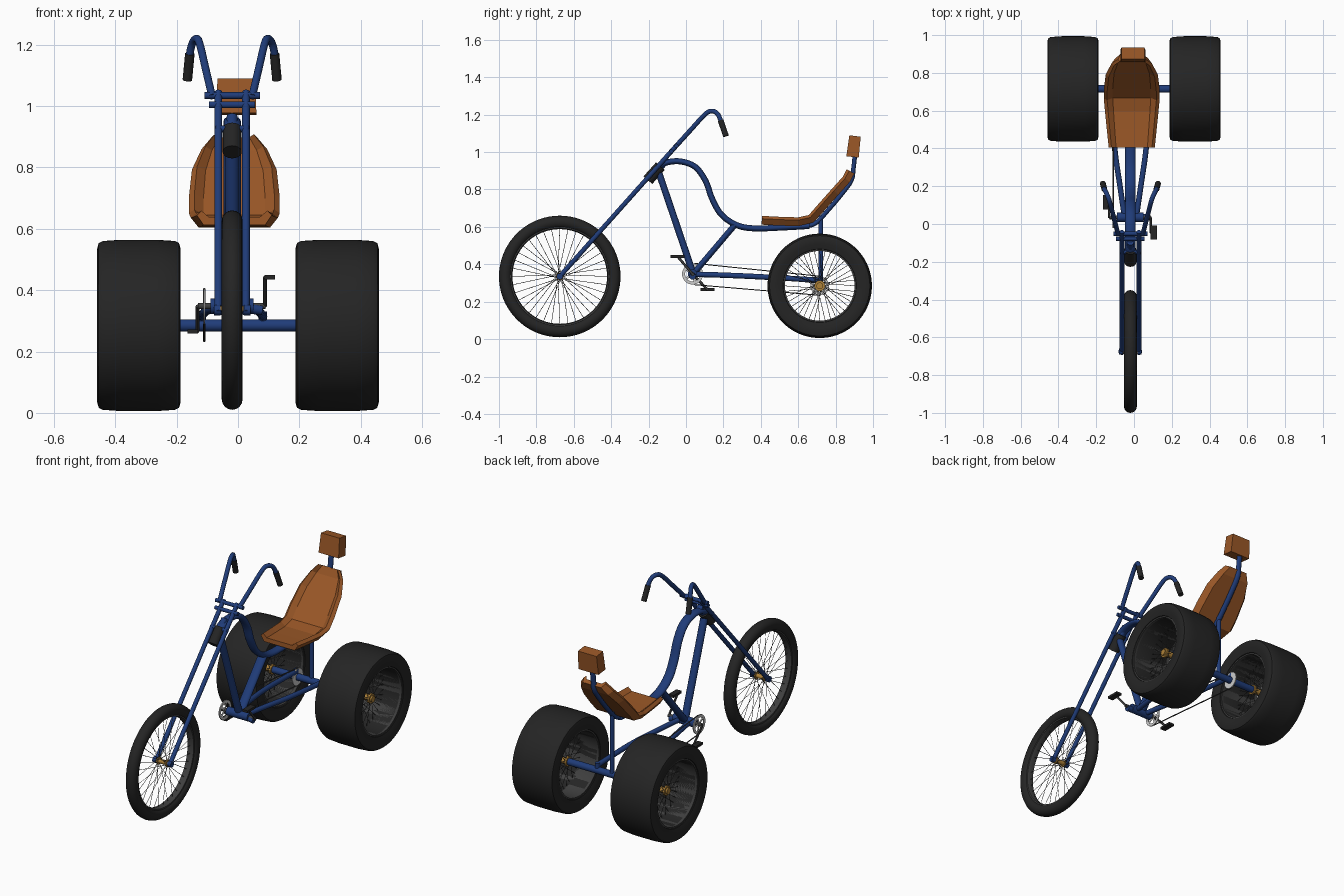
import bpy, bmesh
from math import sin, cos, pi, radians
from mathutils import Vector as V

if "Cube" in bpy.data.objects:
    bpy.data.objects.remove(bpy.data.objects["Cube"])

XC = -0.019            # centre plane of the frame
smooth = []


def mat(name, c):
    m = bpy.data.materials.new(name)
    m.diffuse_color = (*c, 1)
    m.use_nodes = True
    m.node_tree.nodes["Principled BSDF"].inputs["Base Color"].default_value = m.diffuse_color
    return m


BLUE = mat("blue_paint", (0.014, 0.045, 0.19))
BROWN = mat("brown_leather", (0.32, 0.095, 0.02))
BLACK = mat("black_rubber", (0.018, 0.018, 0.018))
DARK = mat("dark_metal", (0.05, 0.05, 0.05))
GOLD = mat("gold_metal", (0.42, 0.22, 0.04))


def build(name, parts, m=None, flat=False):
    """parts: list of (rings, closed); each becomes a lofted skin."""
    bm = bmesh.new()
    for rings, closed in parts:
        rv = [[bm.verts.new(p) for p in r] for r in rings]
        n = len(rv[0])
        for i in range(len(rv) if closed else len(rv) - 1):
            a, b = rv[i], rv[(i + 1) % len(rv)]
            for j in range(n):
                k = (j + 1) % n
                bm.faces.new((a[j], a[k], b[k], b[j]))
        if not closed:
            bm.faces.new(rv[0])
            bm.faces.new(rv[-1])
    bmesh.ops.recalc_face_normals(bm, faces=bm.faces)
    me = bpy.data.meshes.new(name)
    bm.to_mesh(me)
    bm.free()
    o = bpy.data.objects.new(name, me)
    bpy.context.collection.objects.link(o)
    if m:
        me.materials.append(m)
    if not flat:
        smooth.append(o)
    return o


def curve(pts, n=6):
    """Smooth path through the points."""
    p = [V(q) for q in pts]
    p = [2 * p[0] - p[1]] + p + [2 * p[-1] - p[-2]]
    out = []
    for i in range(1, len(p) - 2):
        a, b, c, d = p[i - 1:i + 3]
        for k in range(n):
            t = k / n
            out.append(0.5 * (2 * b + (c - a) * t + (2 * a - 5 * b + 4 * c - d) * t * t
                              + (3 * b - a - 3 * c + d) * t ** 3))
    return out + [p[-2]]


def tube(pts, r, rx=None, n=16):
    """Swept tube; rx is the half width sideways."""
    p = [V(q) for q in pts]
    rings = []
    for i, c in enumerate(p):
        t = (p[min(i + 1, len(p) - 1)] - p[max(i - 1, 0)]).normalized()
        ref = V((0, 0, 1)) if abs(t.x) > 0.8 else V((1, 0, 0))
        s = (ref - t * ref.dot(t)).normalized()
        u = t.cross(s)
        rings.append([c + s * (rx or r) * cos(2 * pi * j / n) + u * r * sin(2 * pi * j / n) for j in range(n)])
    return rings, False


def lathe(cx, cy, cz, prof, n=64):
    """Closed (x, radius) profile turned about the x axis."""
    return [[(cx + x, cy + r * cos(2 * pi * i / n), cz + r * sin(2 * pi * i / n)) for x, r in prof]
            for i in range(n)], True


def box(x, y, z, sx, sy, sz, top=1.0, lean=0.0):
    def ring(h, s, l):
        return [(x + a * sx * s, y + b * sy * s + l, z + h + b * -lean * sy)
                for a, b in ((-1, -1), (1, -1), (1, 1), (-1, 1))]
    return [ring(-sz, 1, -lean * sz), ring(sz, top, lean * sz)], False


def both(f):
    return [f(XC, s) for s in (-1, 1)]


def wheel(name, c, tyre, rim, rim_r, hub_len, hub_r, spokes):
    cx, cy, cz = c
    build(name + "_tyre", [lathe(cx, cy, cz, tyre, 72)], BLACK)
    build(name + "_rim", [lathe(cx, cy, cz, rim, 72)], DARK)
    h = hub_len / 2
    build(name + "_hub", [tube([(cx - h, cy, cz), (cx + h, cy, cz)], hub_r * 0.65)]
          + [tube([(cx + s * h * 0.65, cy, cz), (cx + s * h * 0.85, cy, cz)], hub_r, n=24) for s in (-1, 1)], GOLD)
    sp = []
    for i in range(spokes):
        a = 2 * pi * i / spokes
        b = a + (0.5 if i % 4 < 2 else -0.5)
        sx = h * 0.75 * (1 if i % 2 else -1)
        sp.append(tube([(cx + sx, cy + hub_r * 0.9 * cos(b), cz + hub_r * 0.9 * sin(b)),
                        (cx, cy + rim_r * cos(a), cz + rim_r * sin(a))], 0.0014, n=4))
    build(name + "_spokes", sp, DARK)


# Wheels
FA = (-0.675, 0.335)
RA = (0.715, 0.285)
front_tyre = [(0.034 * cos(t * pi / 8), 0.291 + 0.034 * sin(t * pi / 8)) for t in range(16)]
wheel("front_wheel", (XC, *FA), front_tyre,
      [(-0.022, 0.27), (-0.02, 0.258), (0, 0.253), (0.02, 0.258), (0.022, 0.27)], 0.256, 0.075, 0.02, 36)
half = [(0.112, 0.19), (0.126, 0.196), (0.134, 0.225), (0.136, 0.25), (0.131, 0.268), (0.118, 0.275), (0.06, 0.279)]
rear_tyre = half + [(-x, r) for x, r in reversed(half)]
rear_rim = [(0.122, 0.2), (0.122, 0.186), (0.105, 0.19), (-0.105, 0.19), (-0.122, 0.186), (-0.122, 0.2)]
for side, s in (("left", -1), ("right", 1)):
    wheel("rear_wheel_" + side, (s * 0.323, *RA), rear_tyre, rear_rim, 0.19, 0.13, 0.028, 40)
build("rear_axle", [tube([(-0.27, *RA), (0.27, *RA)], 0.02)], BLUE)


# Fork and steering
def fork_pt(x, z, back=0.0):
    return V((x, FA[0] + (z - FA[1]) * 0.892 + back, z))


build("fork", both(lambda c, s: tube([fork_pt(c + s * 0.045, 0.325), fork_pt(c + s * 0.045, 1.045)], 0.0125)), BLUE)
build("front_axle", [tube([(XC - 0.062, *FA), (XC + 0.062, *FA)], 0.009)]
      + both(lambda c, s: tube([(c + s * 0.038, *FA), (c + s * 0.06, *FA)], 0.017)), BLUE)
build("fork_clamps", [tube([fork_pt(XC - w, z), fork_pt(XC + w, z)], 0.011)
                      for w, z in ((0.09, 1.034), (0.075, 1.004), (0.055, 0.925))], BLUE)
build("steerer", [tube([fork_pt(XC, 0.86, 0.02), fork_pt(XC, 0.965, 0.015)], 0.018)], BLUE)
build("head_tube", [tube([fork_pt(XC, 0.85, 0.012), fork_pt(XC, 0.925, 0.012)], 0.031, n=24)], BLACK)
bar = [(0.065, -0.055, 1.03), (0.085, 0.022, 1.115), (0.105, 0.1, 1.2), (0.115, 0.135, 1.219),
       (0.128, 0.165, 1.208), (0.138, 0.185, 1.17), (0.145, 0.21, 1.09)]
build("handlebars", both(lambda c, s: tube(curve([(c + s * x, y, z) for x, y, z in bar]), 0.0125)), BLUE)
build("grips", both(lambda c, s: tube([(c + s * 0.138, 0.185, 1.17), (c + s * 0.146, 0.214, 1.085)], 0.0155)), BLACK)

# Frame
spine = [(-0.165, 0.905), (-0.11, 0.942), (-0.03, 0.95), (0.05, 0.92), (0.105, 0.845), (0.14, 0.75),
         (0.19, 0.665), (0.27, 0.61), (0.365, 0.592), (0.52, 0.597), (0.66, 0.605)]
build("main_tube", [tube(curve([(XC, y, z) for y, z in spine]), 0.016, 0.028)], BLUE)
back = [(0.62, 0.602), (0.69, 0.618), (0.76, 0.69), (0.84, 0.785), (0.885, 0.85), (0.895, 0.91), (0.905, 1.0)]
build("backrest_support", [tube(curve([(XC, y, z) for y, z in back]), 0.012, 0.016)], BLUE)
build("down_tube", [tube([(XC, -0.145, 0.89), (XC, 0.04, 0.345)], 0.018, 0.022)], BLUE)
build("seat_tube", [tube([(XC, 0.04, 0.35), (XC, 0.265, 0.615)], 0.016, 0.028)], BLUE)
build("chain_stays", both(lambda c, s: tube(curve(
    [(c + s * 0.03, 0.03, 0.347), (c + s * 0.055, 0.2, 0.342), (c + s * 0.085, 0.42, 0.332),
     (c + s * 0.1, 0.715, 0.315)]), 0.0145)), BLUE)
build("stay_brackets", both(lambda c, s: tube([(c + s * 0.1, 0.715, 0.33), (c + s * 0.1, 0.715, 0.27)], 0.014)), BLUE)
build("seat_post", [tube([(XC, 0.72, 0.285), (XC, 0.72, 0.66)], 0.0125)], BLUE)

# Pedals and drive
BB = (0.035, 0.348)
build("bottom_bracket", [tube([(XC - 0.07, *BB), (XC + 0.07, *BB)], 0.025),
                         tube([(-0.02, *BB), (0.08, 0.035, 0.335)], 0.017)], BLUE)
build("crank_axle", [tube([(-0.13, *BB), (0.09, *BB)], 0.01)], DARK)
build("chainring", [lathe(-0.11, *BB, [(-0.003, 0.04), (0.003, 0.04), (0.003, 0.056), (-0.003, 0.056)], 36)]
      + [tube([(-0.11, *BB), (-0.11, BB[0] + 0.045 * cos(i * 2 * pi / 5), BB[1] + 0.045 * sin(i * 2 * pi / 5))],
              0.006, 0.003, 8) for i in range(5)])
build("rear_sprocket", [lathe(-0.11, *RA, [(-0.003, 0.018), (0.003, 0.018), (0.003, 0.05), (-0.003, 0.05)], 36)])
build("chain", [tube([(-0.11, 0.045, BB[1] + s * 0.057), (-0.11, 0.72, RA[1] + s * 0.051)], 0.003, 0.004, 6)
                for s in (-1, 1)], DARK)
for side, x0, x1, y, z in (("right", 0.088, 0.104, -0.045, 0.442), ("left", -0.132, -0.148, 0.115, 0.265)):
    build("crank_arm_" + side, [tube([(x0, *BB), (x0, y, z)], 0.007, 0.006, 8)], DARK)
    build("pedal_" + side, [box(x1, y, z, 0.017, 0.038, 0.007)], BLACK, True)

# Seat: stations are y, z, half width
stations = [(0.405, 0.632, 0.122), (0.5, 0.627, 0.132), (0.6, 0.624, 0.142), (0.67, 0.64, 0.148),
            (0.72, 0.695, 0.148), (0.8, 0.785, 0.138), (0.86, 0.852, 0.107), (0.883, 0.895, 0.072)]
section = [(-1, 0.012), (-0.88, 0.027), (-0.68, 0.006), (0.68, 0.006), (0.88, 0.027), (1, 0.012),
           (0.82, -0.02), (-0.82, -0.02)]
rings = []
for i, (y, z, w) in enumerate(stations):
    a, b = stations[max(i - 1, 0)], stations[min(i + 1, len(stations) - 1)]
    t = V((0, b[0] - a[0], b[1] - a[1])).normalized()
    rings.append([V((XC + 0.007 + u * w, y - t.z * h, z + t.y * h)) for u, h in section])
build("seat", [(rings, False)], BROWN, True)
build("headrest", [box(XC + 0.013, 0.897, 1.03, 0.066, 0.033, 0.056, 0.92, 0.12)], BROWN, True)

# Shading
bpy.ops.object.select_all(action='DESELECT')
for o in smooth:
    o.select_set(True)
bpy.context.view_layer.objects.active = smooth[0]
bpy.ops.object.shade_smooth_by_angle(angle=radians(40))
